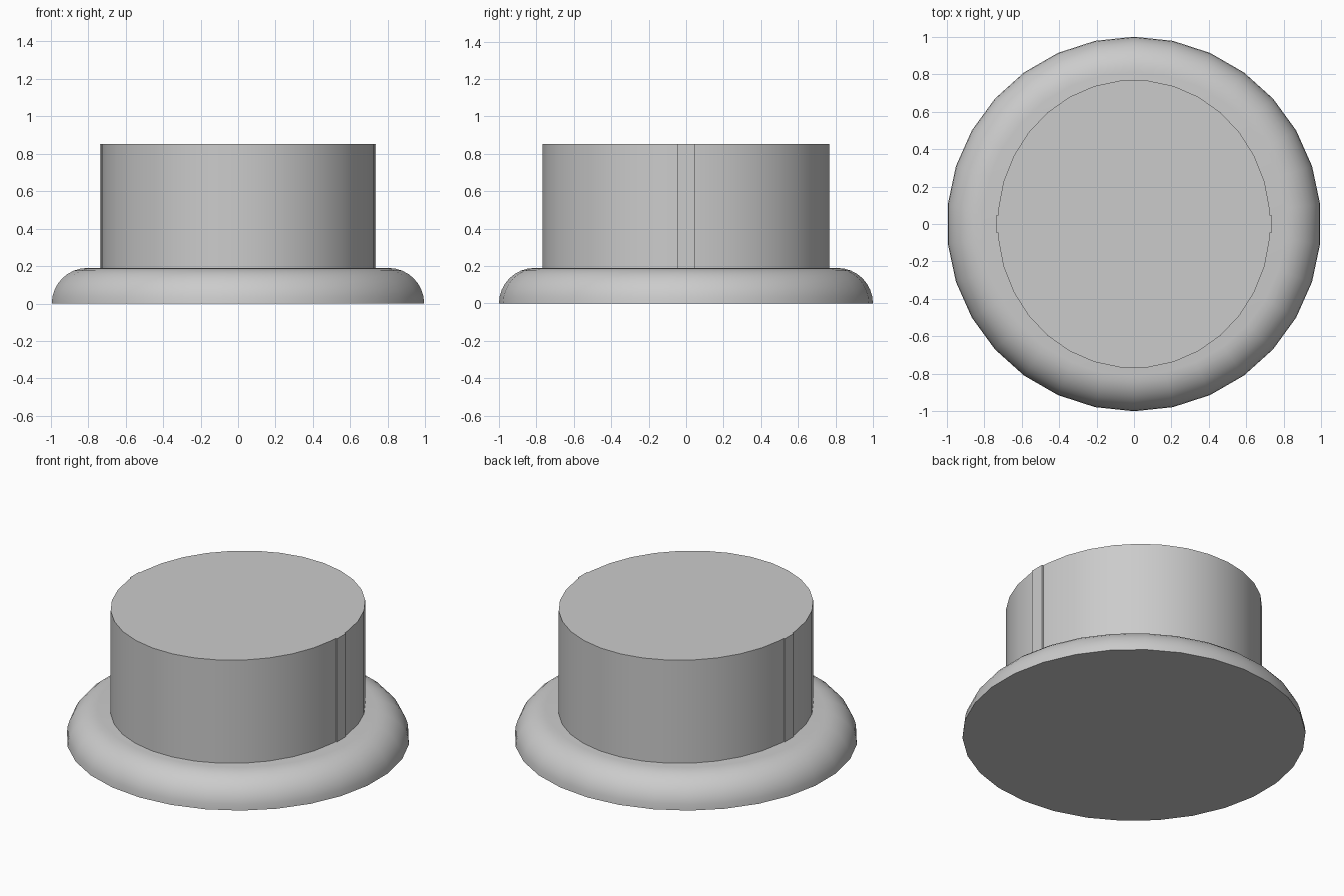
import bpy
import bmesh
from math import sin, cos, pi, radians, sqrt

cube = bpy.data.objects.get("Cube")
if cube:
    bpy.data.objects.remove(cube, do_unlink=True)

grey = bpy.data.materials.new("plain_grey")
grey.use_nodes = True
colour = (0.6, 0.6, 0.6, 1)
grey.diffuse_color = colour
grey.node_tree.nodes["Principled BSDF"].inputs["Base Color"].default_value = colour


def loft(name, rings):
    """Join matching rings of points into a solid with flat end caps."""
    bm = bmesh.new()
    loops = [[bm.verts.new(p) for p in ring] for ring in rings]
    n = len(loops[0])
    for low, high in zip(loops, loops[1:]):
        for i in range(n):
            j = (i + 1) % n
            bm.faces.new((low[i], low[j], high[j], high[i]))
    bm.faces.new(loops[0][::-1])
    bm.faces.new(loops[-1])
    mesh = bpy.data.meshes.new(name)
    bm.to_mesh(mesh)
    bm.free()
    mesh.materials.append(grey)
    obj = bpy.data.objects.new(name, mesh)
    bpy.context.collection.objects.link(obj)
    bpy.ops.object.select_all(action="DESELECT")
    obj.select_set(True)
    bpy.context.view_layer.objects.active = obj
    bpy.ops.object.shade_smooth_by_angle(angle=radians(30))
    return obj


# Rounded base flange
SIDES, ROUND, STEPS = 30, 0.19, 8
flange = []
for s in range(STEPS + 1):
    a = s / STEPS * pi / 2
    r, z = 1 - ROUND + ROUND * cos(a), ROUND * sin(a)
    flange.append([(r * cos((i + 0.5) * 2 * pi / SIDES),
                    r * sin((i + 0.5) * 2 * pi / SIDES), z) for i in range(SIDES)])
loft("base_flange", flange)

# Slightly oval plug with a narrow key rib on each side
RX, RY, RIB_X, RIB_Y = 0.729, 0.77, 0.737, 0.045
edge_x = RX * sqrt(1 - (RIB_Y / RY) ** 2)
arc = [(RX * cos(a), RY * sin(a))
       for a in ((i + 0.5) * pi / 16 for i in range(16))]
half = ([(RIB_X, RIB_Y), (edge_x, RIB_Y)] + arc
        + [(-edge_x, RIB_Y), (-RIB_X, RIB_Y)])
outline = half + [(-x, -y) for x, y in half]
loft("plug", [[(x, y, z) for x, y in outline] for z in (0.15, 0.853)])
